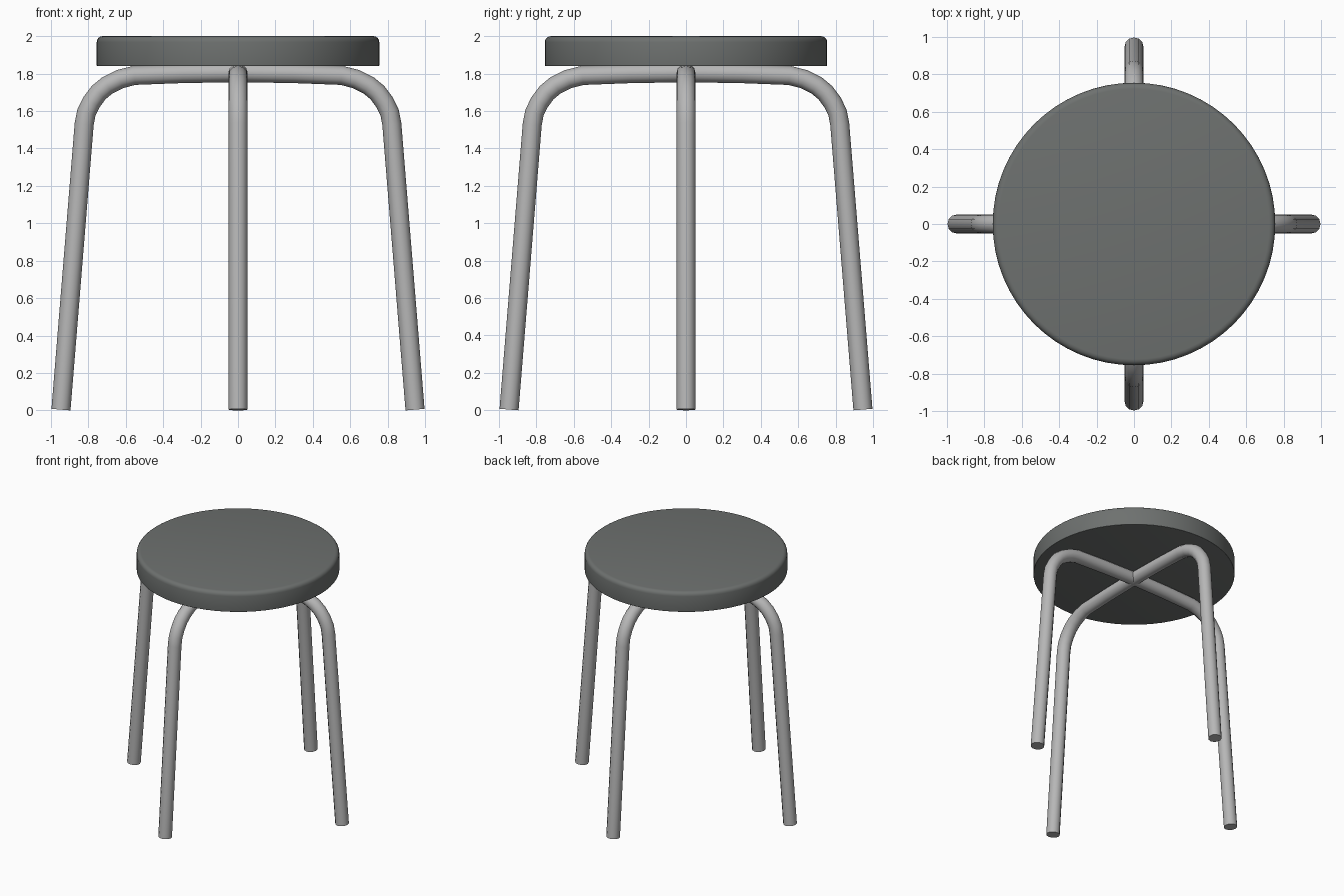
import bpy, math

if "Cube" in bpy.data.objects:
    bpy.data.objects.remove(bpy.data.objects["Cube"])


def material(name, color):
    m = bpy.data.materials.new(name)
    m.diffuse_color = (*color, 1)
    m.use_nodes = True
    m.node_tree.nodes["Principled BSDF"].inputs["Base Color"].default_value = m.diffuse_color
    return m


seat_grey = material("dark grey seat", (0.155, 0.165, 0.16))
metal = material("light grey metal", (0.47, 0.47, 0.47))

# Round seat with a softened top edge
bpy.ops.mesh.primitive_cylinder_add(vertices=64, radius=0.755, depth=0.16, location=(0, 0, 1.92))
seat = bpy.context.object
seat.name = "seat"
seat.data.materials.append(seat_grey)
weights = seat.data.attributes.new("bevel_weight_edge", 'FLOAT', 'EDGE')
for e in seat.data.edges:
    zs = [seat.data.vertices[i].co.z for i in e.vertices]
    weights.data[e.index].value = 1.0 if min(zs) > 0 else 0.12 if max(zs) < 0 else 0.0
bevel = seat.modifiers.new("rounded edge", 'BEVEL')
bevel.limit_method = 'WEIGHT'
bevel.width = 0.032
bevel.segments = 4
bpy.ops.object.modifier_apply(modifier=bevel.name)
bpy.ops.object.shade_smooth_by_angle(angle=math.radians(35))

# Half of a bent tube, foot to centre, as (distance from centre, height)
half = [(0.946, 0.004), (0.822, 1.53), (0.81, 1.592), (0.783, 1.647), (0.745, 1.698),
        (0.698, 1.737), (0.632, 1.77), (0.555, 1.79), (0.3, 1.8)]
path = half + [(0, 1.805)] + [(-r, z) for r, z in reversed(half)]


def leg_hoop(name, angle):
    curve = bpy.data.curves.new(name, 'CURVE')
    curve.dimensions = '3D'
    curve.bevel_depth = 0.051
    curve.bevel_resolution = 4
    curve.use_fill_caps = True
    spline = curve.splines.new('POLY')
    spline.points.add(len(path) - 1)
    for p, (r, z) in zip(spline.points, path):
        p.co = (r * math.cos(angle), r * math.sin(angle), z, 1)
    hoop = bpy.data.objects.new(name, curve)
    bpy.context.collection.objects.link(hoop)
    bpy.ops.object.select_all(action='DESELECT')
    hoop.select_set(True)
    bpy.context.view_layer.objects.active = hoop
    bpy.ops.object.convert(target='MESH')
    hoop = bpy.context.object
    hoop.name = name
    hoop.data.materials.clear()
    hoop.data.materials.append(metal)
    bpy.ops.object.shade_smooth_by_angle(angle=math.radians(40))


# Two crossing hoops form the four legs
leg_hoop("side_legs", 0)
leg_hoop("front_back_legs", math.pi / 2)
